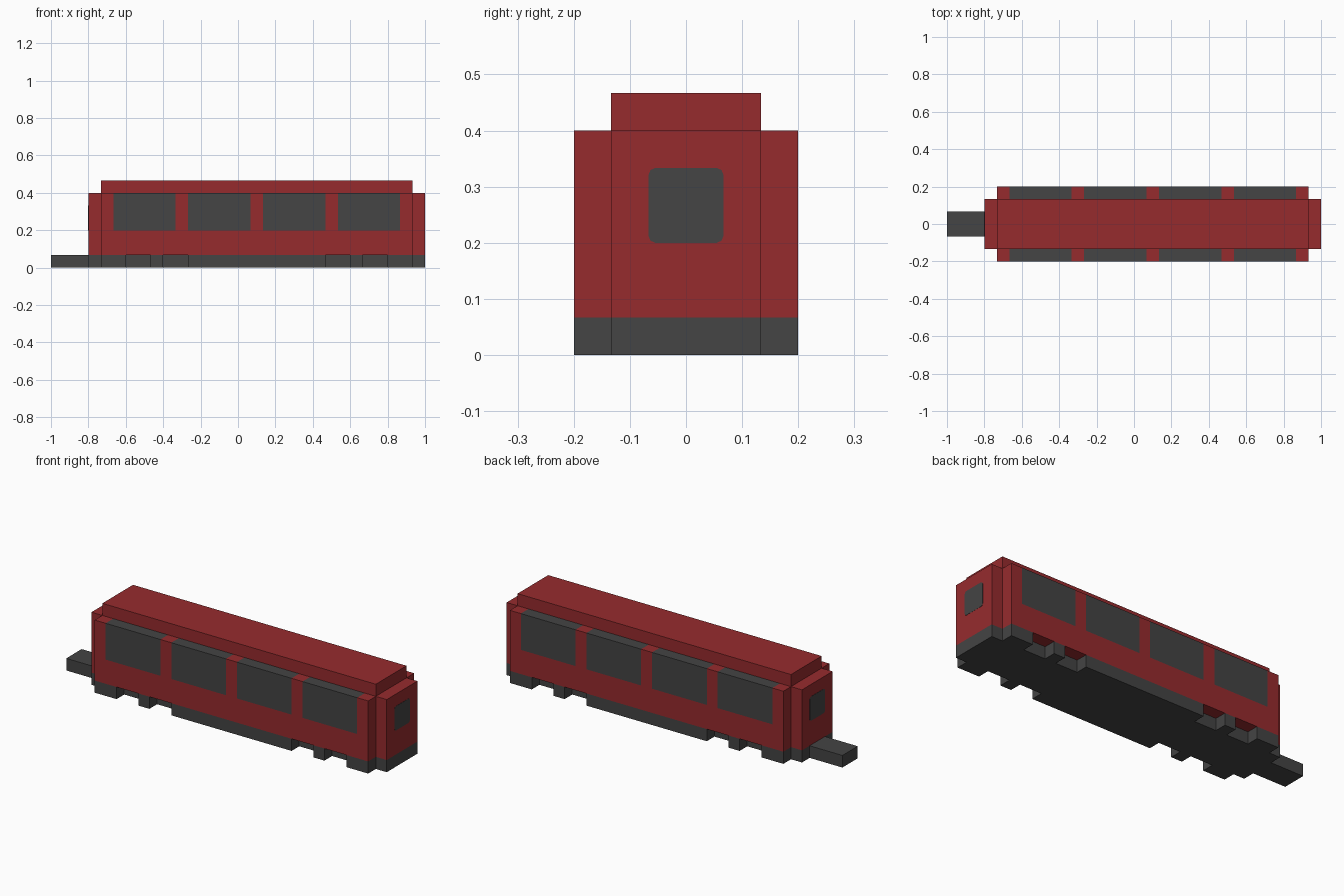
import bpy, bmesh, math
from mathutils import Vector

if "Cube" in bpy.data.objects:
    bpy.data.objects.remove(bpy.data.objects["Cube"])

U = 1 / 15  # module all sizes are based on


def material(name, color):
    m = bpy.data.materials.new(name)
    m.diffuse_color = (*color, 1)
    m.use_nodes = True
    m.node_tree.nodes["Principled BSDF"].inputs["Base Color"].default_value = m.diffuse_color
    return m


RED = material("red paint", (0.305, 0.024, 0.027))
GREY = material("dark grey", (0.058, 0.058, 0.058))


def finish(name, bm, mats):
    bmesh.ops.recalc_face_normals(bm, faces=bm.faces)
    me = bpy.data.meshes.new(name)
    bm.to_mesh(me)
    bm.free()
    for m in mats:
        me.materials.append(m)
    ob = bpy.data.objects.new(name, me)
    bpy.context.collection.objects.link(ob)
    return ob


def box_bm(x, y, z):
    """Box between (low, high) pairs measured in modules."""
    bm = bmesh.new()
    bmesh.ops.create_cube(bm, size=1)
    for v in bm.verts:
        v.co = Vector([U * r[c > 0] for r, c in zip((x, y, z), v.co)])
    return bm


def box(name, x, y, z, mat):
    return finish(name, box_bm(x, y, z), [mat])


# Central hull: underframe, coach body, raised roof and coupler
box("underframe", (-12, 15), (-2, 2), (0, 1), GREY)
box("coach_body", (-12, 15), (-2, 2), (1, 6), RED)
box("roof", (-11, 14), (-2, 2), (6, 7), RED)
box("coupler", (-15, -12), (-1, 1), (0, 1), GREY)

# Side panels with windows that wrap over the top edge, and notched skirts
WINDOWS = [(-10, -5), (-4, 1), (2, 7), (8, 13)]
SKIRTS = [(-11, -9), (-7, -6), (-4, 7), (9, 10), (12, 14)]

for side, label in ((-1, "front"), (1, "back")):
    y = tuple(sorted((2 * side, 3 * side)))
    bm = box_bm((-11, 14), y, (1, 6))
    cuts = [((x * U, 0, 0), (1, 0, 0)) for w in WINDOWS for x in w]
    cuts.append(((0, 0, 3 * U), (0, 0, 1)))
    for co, no in cuts:
        bmesh.ops.bisect_plane(bm, geom=bm.verts[:] + bm.edges[:] + bm.faces[:],
                               plane_co=co, plane_no=no)
    for f in bm.faces:
        c = f.calc_center_median() / U
        f.material_index = int(c.z > 3.1 and any(a < c.x < b for a, b in WINDOWS))
    finish(f"{label}_side_panel", bm, [RED, GREY])
    for i, x in enumerate(SKIRTS):
        box(f"{label}_skirt_{i + 1}", x, y, (0, 1), GREY)

# Rounded end windows as thin plates
HALF, R = U, 0.012
for x, label in ((-12 * U, "rear"), (15 * U, "nose")):
    out = math.copysign(0.001, x)
    bm = bmesh.new()
    verts = []
    for q in range(4):
        mid = math.radians(45 + 90 * q)
        cy = math.copysign(HALF - R, math.cos(mid))
        cz = math.copysign(HALF - R, math.sin(mid)) + 4 * U
        for step in range(3):
            a = math.radians(90 * q + 45 * step)
            verts.append(bm.verts.new((x - out, cy + R * math.cos(a), cz + R * math.sin(a))))
    face = bm.faces.new(verts)
    new = bmesh.ops.extrude_face_region(bm, geom=[face])["geom"]
    bmesh.ops.translate(bm, vec=(2 * out, 0, 0),
                        verts=[g for g in new if isinstance(g, bmesh.types.BMVert)])
    finish(f"{label}_window", bm, [GREY])
